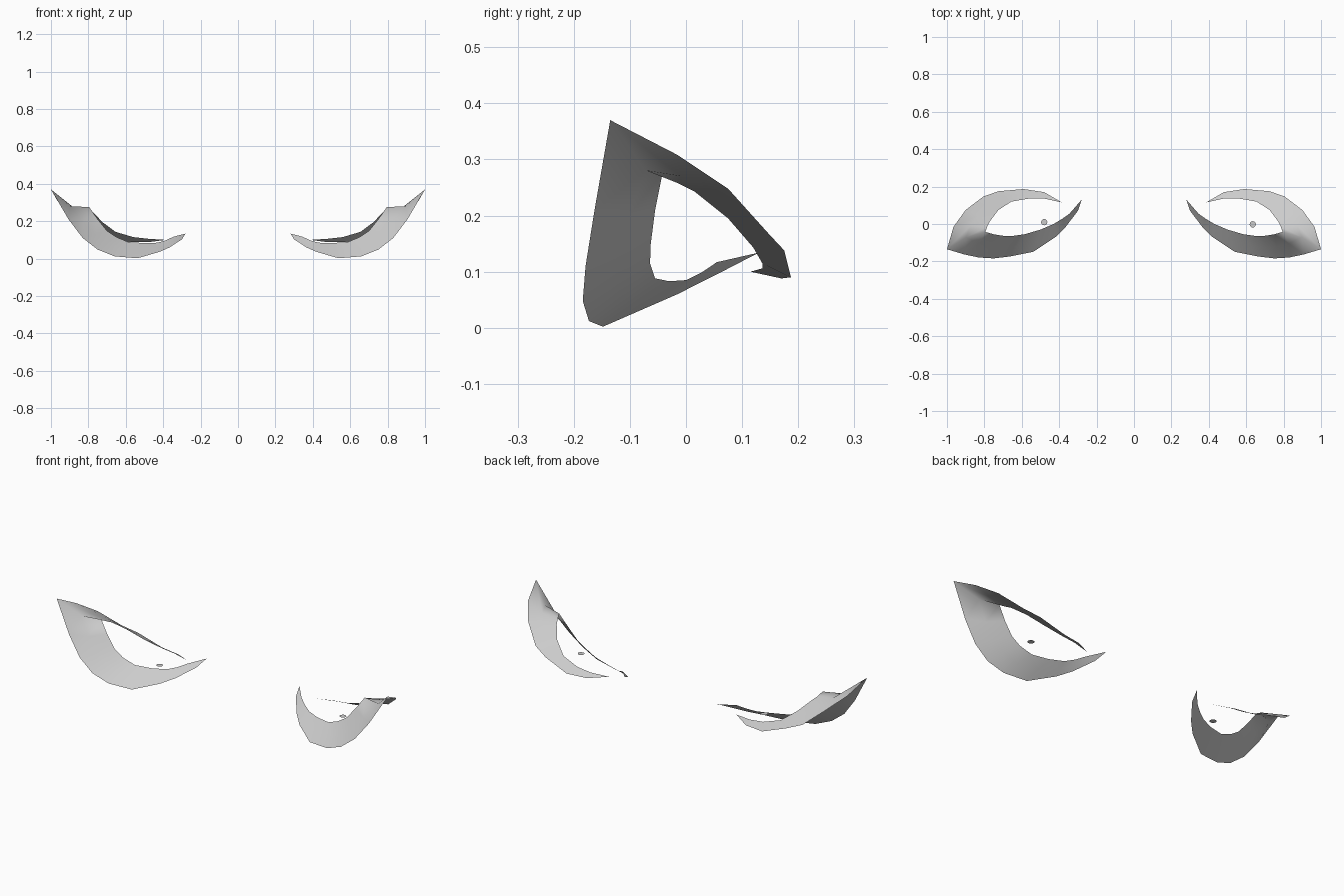
import bpy, bmesh
from mathutils import Vector

if "Cube" in bpy.data.objects:
    bpy.data.objects.remove(bpy.data.objects["Cube"])

# Outer and inner rims of one lash band: inner eye corner -> front -> outer corner -> back tip
OUTER = [(.28, .13, .134), (.30, .07, .103), (.365, -.015, .06), (.42, -.07, .036),
         (.537, -.148, .002), (.66, -.173, .012), (.75, -.184, .048), (.83, -.179, .11),
         (.906, -.163, .21), (1, -.135, .37),
         (.965, -.015, .308), (.9, .075, .248), (.805, .147, .168), (.725, .175, .138),
         (.59, .187, .09), (.48, .17, .088), (.385, .115, .1)]
INNER = [(.28, .13, .134), (.345, .055, .117), (.385, .027, .098), (.43, 0, .085),
         (.5, -.03, .083), (.585, -.055, .088), (.65, -.064, .115), (.70, -.063, .148),
         (.75, -.055, .21), (.795, -.042, .275),
         (.785, -.015, .258), (.77, .015, .243), (.725, .075, .195), (.655, .12, .143),
         (.56, .136, .115), (.48, .136, .106), (.385, .115, .1)]
SAG = {8: .3, 9: 1, 10: .3}          # the middle row dips at the outer corner fold


def lash_band():
    bm = bmesh.new()
    rows = []
    for i, (o, n) in enumerate(zip(OUTER, INNER)):
        o, n = Vector(o), Vector(n)
        if (o - n).length < 1e-5:
            v = bm.verts.new(o)
            rows.append((v, v, v))
        else:
            mid = (o + n) / 2 + Vector((0, .017, -.042)) * SAG.get(i, 0)
            rows.append(tuple(bm.verts.new(p) for p in (o, mid, n)))
    for a, b in zip(rows, rows[1:]):
        for k in range(2):
            bm.faces.new(list(dict.fromkeys((a[k], b[k], b[k + 1], a[k + 1]))))
    bmesh.ops.recalc_face_normals(bm, faces=bm.faces)
    me = bpy.data.meshes.new("eye_rims")
    bm.to_mesh(me)
    bm.free()
    for p in me.polygons:
        p.use_smooth = True
    ob = bpy.data.objects.new("eye_rims", me)
    bpy.context.collection.objects.link(ob)
    ob.modifiers.new("mirror", 'MIRROR').use_mirror_merge = False


lash_band()

# Small flat discs inside each rim
for name, pos in (("right_disc", (.635, -.002, .115)), ("left_disc", (-.48, .01, .09))):
    bpy.ops.mesh.primitive_circle_add(vertices=12, radius=.017, fill_type='NGON', location=pos)
    bpy.context.object.name = name
